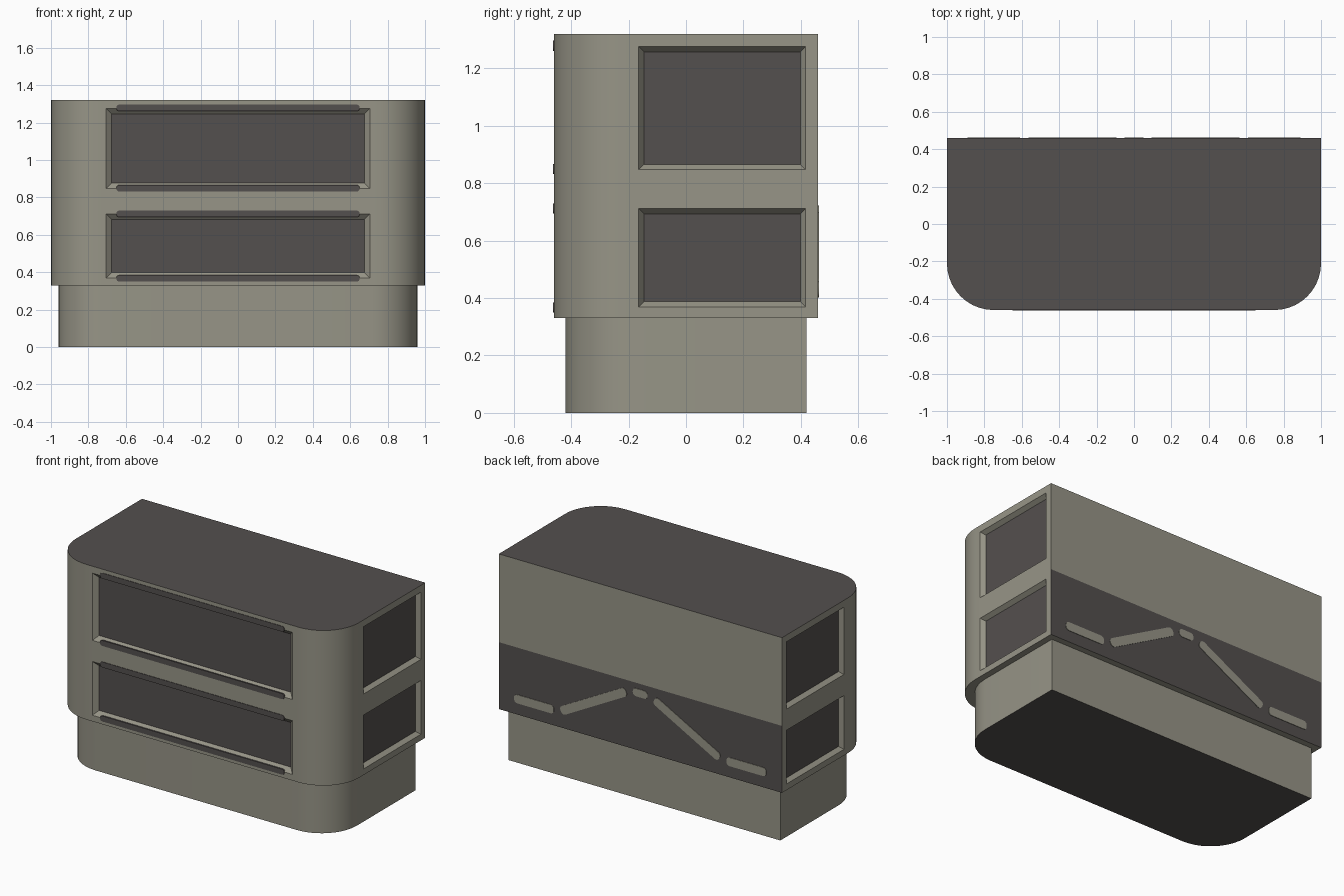
import bpy, bmesh, math

if "Cube" in bpy.data.objects:
    bpy.data.objects.remove(bpy.data.objects["Cube"])


def material(name, col):
    m = bpy.data.materials.new(name)
    m.diffuse_color = (*col, 1)
    m.use_nodes = True
    m.node_tree.nodes["Principled BSDF"].inputs["Base Color"].default_value = m.diffuse_color
    return m


STONE = material("warm_grey", (0.31, 0.30, 0.243))
DARK = material("charcoal", (0.088, 0.079, 0.077))


def finish(bm, name):
    bmesh.ops.recalc_face_normals(bm, faces=bm.faces)
    me = bpy.data.meshes.new(name)
    bm.to_mesh(me)
    bm.free()
    me.materials.append(STONE)
    me.materials.append(DARK)
    ob = bpy.data.objects.new(name, me)
    bpy.context.collection.objects.link(ob)
    bpy.ops.object.select_all(action='DESELECT')
    ob.select_set(True)
    bpy.context.view_layer.objects.active = ob
    bpy.ops.object.shade_smooth_by_angle(angle=math.radians(30))
    return ob


def outline(hx, hy, r, side_cuts=(), front_cut=None):
    """Counter-clockwise plan with rounded front corners, built by mirroring."""
    half = [(front_cut, -hy)] if front_cut else []
    for i in range(11):
        a = math.radians(-90 + 9 * i)
        half.append((hx - r + r * math.cos(a), -hy + r + r * math.sin(a)))
    half += [(hx, y) for y in side_cuts] + [(hx, hy)]
    return half + [(-x, y) for x, y in reversed(half)]


def prism(pts, levels):
    """Closed wall over the plan, split at each height, with end caps."""
    bm = bmesh.new()
    rings = [[bm.verts.new((x, y, z)) for x, y in pts] for z in levels]
    n = len(pts)
    for lo, hi in zip(rings, rings[1:]):
        for i in range(n):
            j = (i + 1) % n
            bm.faces.new((lo[i], lo[j], hi[j], hi[i]))
    bottom = bm.faces.new(rings[0][::-1])
    top = bm.faces.new(rings[-1])
    bmesh.ops.recalc_face_normals(bm, faces=bm.faces)
    return bm, bottom, top


# Plinth with dark underside
bm, bottom, top = prism(outline(0.96, 0.42, 0.25), [0, 0.33])
bottom.material_index = 1
finish(bm, "plinth")

# Main body: dark top, dark lower back, recessed dark panels on front and sides
levels = [0.33, 0.369, 0.712, 0.757, 0.847, 1.276, 1.32]
bm, bottom, top = prism(outline(1.0, 0.46, 0.25, (-0.165, 0.417), 0.706), levels)
top.material_index = 1
front, sides = [], []
for f in bm.faces:
    c = f.calc_center_median()
    if abs(f.normal.z) > 0.5:
        continue
    if f.normal.y > 0.9 and c.z < 0.757:
        f.material_index = 1
    in_window = 0.369 < c.z < 0.712 or 0.847 < c.z < 1.276
    if in_window and f.normal.y < -0.99 and abs(c.x) < 0.01:
        front.append(f)
    if in_window and abs(f.normal.x) > 0.99 and abs(c.y - 0.126) < 0.02:
        sides.append(f)
for faces, width in ((front, 0.041), (sides, 0.026)):
    bmesh.ops.inset_individual(bm, faces=faces, thickness=width, depth=-0.026)
    for f in faces:
        f.material_index = 1
finish(bm, "cabinet_body")


def strip(name, a, b, width, r, y0, y1, mat):
    """Thin rounded plate running from a to b in the xz plane."""
    dx, dz = b[0] - a[0], b[1] - a[1]
    length, ang = math.hypot(dx, dz), math.atan2(dz, dx)
    cx, cz = (a[0] + b[0]) / 2, (a[1] + b[1]) / 2
    pts = []
    for k, (sx, sz) in enumerate(((1, 1), (-1, 1), (-1, -1), (1, -1))):
        for i in range(5):
            t = math.radians(90 * k + 22.5 * i)
            u = sx * (length / 2 - r) + r * math.cos(t)
            v = sz * (width / 2 - r) + r * math.sin(t)
            pts.append((cx + u * math.cos(ang) - v * math.sin(ang),
                        cz + u * math.sin(ang) + v * math.cos(ang)))
    bm = bmesh.new()
    rings = [[bm.verts.new((x, y, z)) for x, z in pts] for y in (y0, y1)]
    n = len(pts)
    for i in range(n):
        j = (i + 1) % n
        bm.faces.new((rings[0][i], rings[0][j], rings[1][j], rings[1][i]))
    bm.faces.new(rings[0])
    bm.faces.new(rings[1][::-1])
    for f in bm.faces:
        f.material_index = mat
    finish(bm, name)


# Dark trim bars along the front panel edges
for i, z in enumerate((0.367, 0.712, 0.849, 1.279)):
    strip(f"front_trim_bar_{i}", (-0.65, z), (0.65, z), 0.035, 0.015, -0.463, -0.454, 1)

# Light strips on the lower back panel
for s, side in ((1, "right"), (-1, "left")):
    strip(f"back_end_strip_{side}", (s * 0.61, 0.43), (s * 0.89, 0.43), 0.055, 0.022, 0.455, 0.463, 0)
    strip(f"back_slope_strip_{side}", (s * 0.56, 0.435), (s * 0.10, 0.683), 0.055, 0.022, 0.455, 0.463, 0)
strip("back_centre_strip", (-0.052, 0.697), (0.052, 0.697), 0.05, 0.022, 0.455, 0.463, 0)
